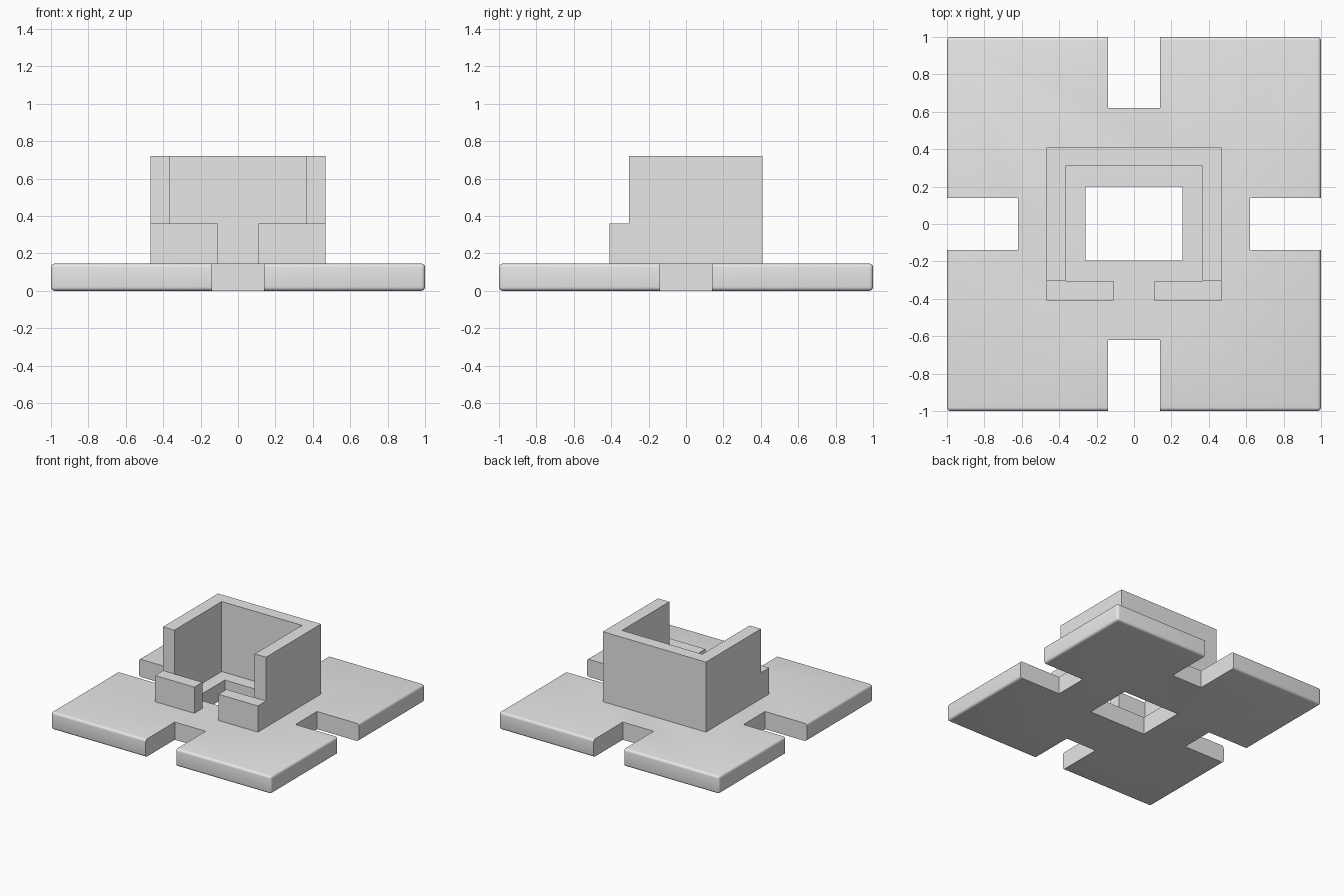
import bpy
import bmesh
from mathutils import Vector

cube = bpy.data.objects.get("Cube")
if cube:
    bpy.data.objects.remove(cube, do_unlink=True)

GREY = (0.8, 0.8, 0.8, 1)
grey = bpy.data.materials.new("light grey")
grey.use_nodes = True
grey.diffuse_color = GREY
grey.node_tree.nodes["Principled BSDF"].inputs["Base Color"].default_value = GREY

PLATE_TOP = 0.145
WALL_BASE = PLATE_TOP - 0.01
WALL_TOP = 0.72
LEDGE_TOP = 0.36


def prism(name, outline, z0, z1):
    """Extrude a flat outline from z0 up to z1."""
    bm = bmesh.new()
    face = bm.faces.new([bm.verts.new((x, y, z0)) for x, y in outline])
    top = bmesh.ops.extrude_face_region(bm, geom=[face])["geom"]
    verts = [v for v in top if isinstance(v, bmesh.types.BMVert)]
    bmesh.ops.translate(bm, verts=verts, vec=Vector((0, 0, z1 - z0)))
    bmesh.ops.recalc_face_normals(bm, faces=bm.faces)
    mesh = bpy.data.meshes.new(name)
    bm.to_mesh(mesh)
    bm.free()
    mesh.materials.append(grey)
    obj = bpy.data.objects.new(name, mesh)
    bpy.context.collection.objects.link(obj)
    return obj


def box(name, x0, x1, y0, y1, z0, z1):
    return prism(name, [(x0, y0), (x1, y0), (x1, y1), (x0, y1)], z0, z1)


def activate(obj):
    bpy.ops.object.select_all(action='DESELECT')
    obj.select_set(True)
    bpy.context.view_layer.objects.active = obj


# Base plate with rounded outer edges
plate = box("base_plate", -1, 1, -1, 1, 0, PLATE_TOP)
bevel = plate.modifiers.new("rounded edges", 'BEVEL')
bevel.width = 0.02
bevel.segments = 4
activate(plate)
bpy.ops.object.modifier_apply(modifier=bevel.name)

# Centre opening and one slot in the middle of each side
SLOT, DEPTH, OUT = 0.14, 0.62, 1.2
cutouts = [(-0.26, 0.26, -0.195, 0.2)]
for a, b in ((-OUT, -DEPTH), (DEPTH, OUT)):
    cutouts += [(-SLOT, SLOT, a, b), (a, b, -SLOT, SLOT)]
for area in cutouts:
    cutter = box("cutter", *area, -0.1, 0.3)
    cutter.hide_render = True
    cut = plate.modifiers.new("cut", 'BOOLEAN')
    cut.operation = 'DIFFERENCE'
    cut.solver = 'EXACT'
    cut.object = cutter
    activate(plate)
    bpy.ops.object.modifier_apply(modifier=cut.name)
    bpy.data.objects.remove(cutter, do_unlink=True)
activate(plate)
bpy.ops.object.shade_smooth_by_angle(angle=0.6)

# Tall wall around the back and sides
X_OUT, X_IN, BACK, BACK_IN, FRONT = 0.468, 0.365, 0.41, 0.31, -0.305
half = [(X_IN, BACK_IN), (X_IN, FRONT), (X_OUT, FRONT), (X_OUT, BACK)]
prism("tall_wall", half + [(-x, y) for x, y in reversed(half)], WALL_BASE, WALL_TOP)

# Low front walls either side of the doorway
for name, side in (("left", 1), ("right", -1)):
    x0, x1 = sorted((side * 0.11, side * X_OUT))
    box("low_front_wall_" + name, x0, x1, -BACK, FRONT, WALL_BASE, LEDGE_TOP)
